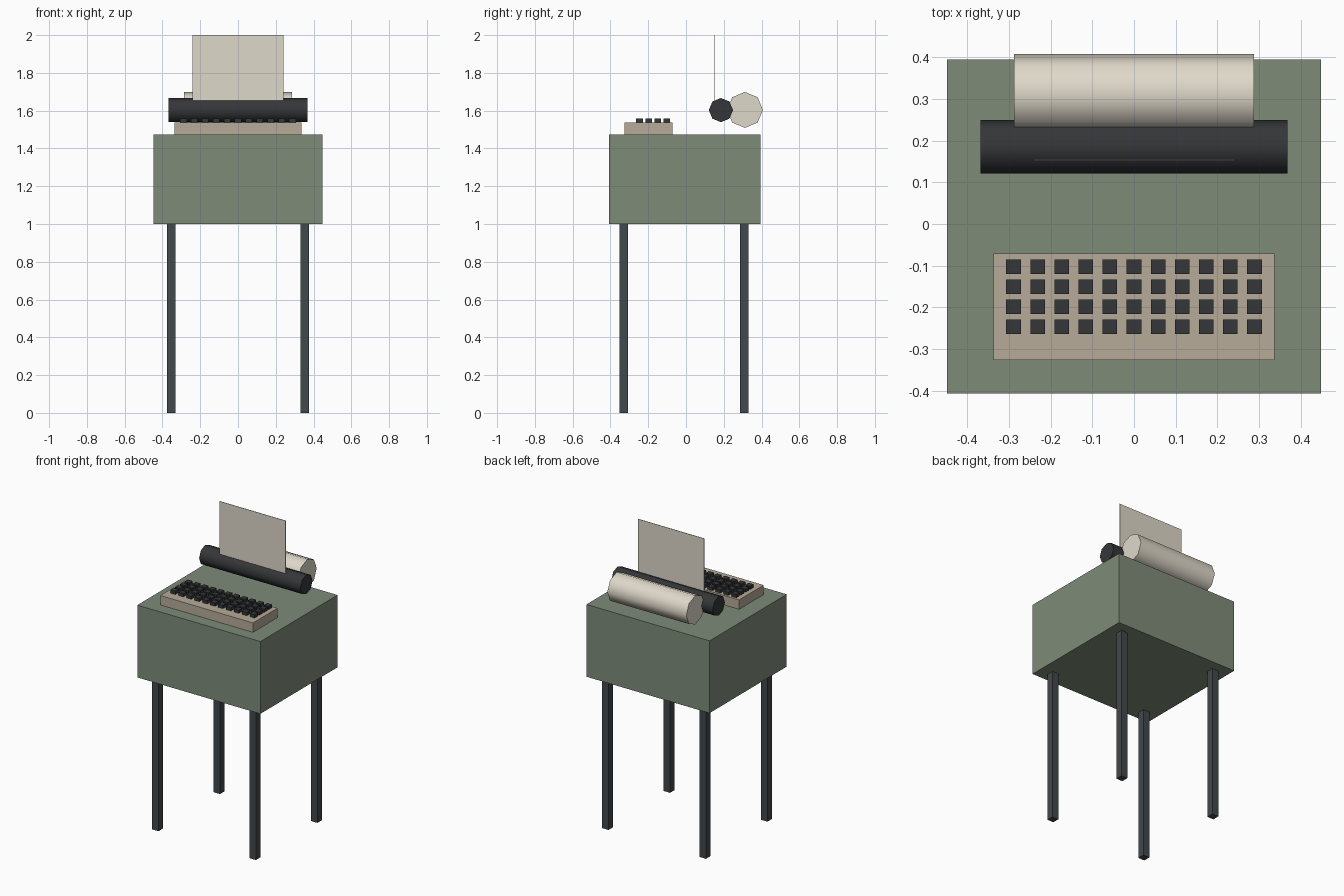
import bpy, bmesh, math
from mathutils import Matrix, Vector

if "Cube" in bpy.data.objects:
    bpy.data.objects.remove(bpy.data.objects["Cube"])


def material(name, rgb):
    m = bpy.data.materials.new(name)
    m.diffuse_color = (*rgb, 1)
    m.use_nodes = True
    m.node_tree.nodes["Principled BSDF"].inputs["Base Color"].default_value = m.diffuse_color
    return m


GREEN = material("green_paint", (0.21, 0.26, 0.19))
STEEL = material("dark_steel", (0.055, 0.065, 0.07))
BEIGE = material("beige_plastic", (0.47, 0.41, 0.32))
BLACK = material("black_rubber", (0.035, 0.037, 0.04))
PAPER = material("paper", (0.74, 0.69, 0.59))


def make_object(name, bm, mat):
    mesh = bpy.data.meshes.new(name)
    bm.to_mesh(mesh)
    bm.free()
    obj = bpy.data.objects.new(name, mesh)
    bpy.context.collection.objects.link(obj)
    mesh.materials.append(mat)
    return obj


def boxes(name, centres, size, mat):
    bm = bmesh.new()
    for c in centres:
        bmesh.ops.create_cube(bm, size=1, matrix=Matrix.Translation(c)
                              @ Matrix.Diagonal((*size, 1)))
    return make_object(name, bm, mat)


def roller(name, centre, radius, length, mat):
    # Eight-sided cylinder along x, smooth around and sharp at the caps
    bm = bmesh.new()
    bmesh.ops.create_cone(bm, cap_ends=True, segments=8, radius1=radius,
                          radius2=radius, depth=length,
                          matrix=Matrix.Translation(centre)
                          @ Matrix.Rotation(math.pi / 2, 4, 'Y'))
    obj = make_object(name, bm, mat)
    bpy.ops.object.select_all(action='DESELECT')
    obj.select_set(True)
    bpy.context.view_layer.objects.active = obj
    bpy.ops.object.shade_smooth_by_angle(angle=math.radians(50))
    return obj


# Main cabinet
boxes("cabinet", [(0, -0.006, 1.2375)], (0.895, 0.801, 0.475), GREEN)

# Four square legs
for label, y in (("front", -0.33), ("back", 0.309)):
    for side, x in (("left", -0.354), ("right", 0.354)):
        boxes(f"{label}_{side}_leg", [(x, y, 0.5)], (0.046, 0.046, 1.0), STEEL)

# Keyboard base and its grid of keys
boxes("keyboard_base", [(0, -0.198, 1.506)], (0.674, 0.255, 0.062), BEIGE)
keys = [((i - 5) * 0.0577, -0.102 - j * 0.048, 1.546)
        for i in range(11) for j in range(4)]
boxes("keys", keys, (0.035, 0.035, 0.024), BLACK)

# Platen, paper roll and the standing sheet
roller("platen", (0, 0.185, 1.603), 0.064, 0.735, BLACK)
roller("paper_roll", (0, 0.312, 1.604), 0.095, 0.574, PAPER)
boxes("paper_sheet", [(0, 0.153, 1.8)], (0.48, 0.003, 0.4), PAPER)
